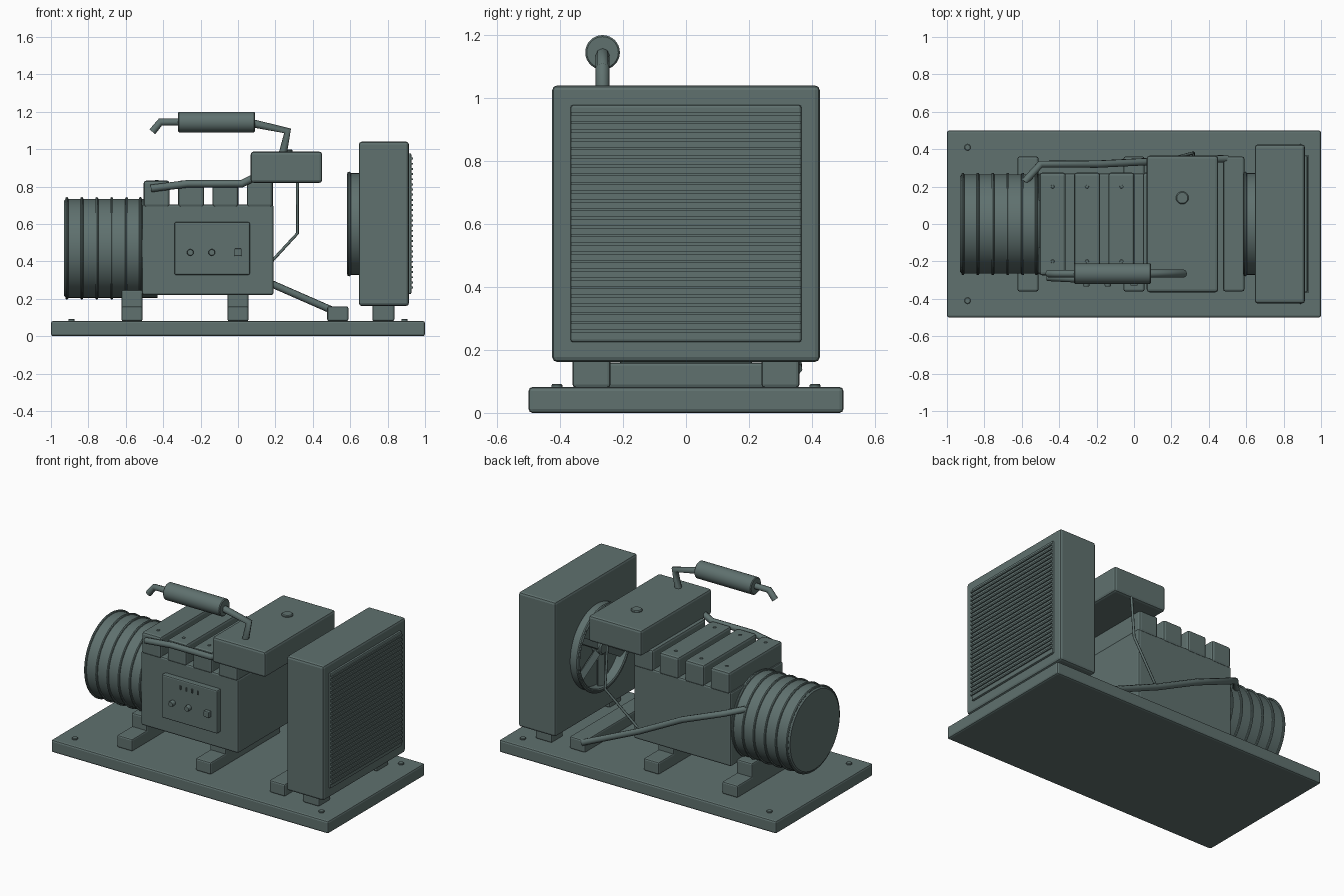
import bpy, bmesh
from math import pi, sin, cos
from mathutils import Vector, Matrix

if "Cube" in bpy.data.objects:
    bpy.data.objects.remove(bpy.data.objects["Cube"])

# Grey-green paint shared by every part
paint = bpy.data.materials.new("grey_green_paint")
paint.diffuse_color = (0.115, 0.165, 0.158, 1)
paint.use_nodes = True
paint.node_tree.nodes["Principled BSDF"].inputs["Base Color"].default_value = paint.diffuse_color


def link(name, data):
    data.materials.append(paint)
    ob = bpy.data.objects.new(name, data)
    bpy.context.collection.objects.link(ob)
    return ob


def smooth(ob, angle=0.6):
    bpy.ops.object.select_all(action='DESELECT')
    ob.select_set(True)
    bpy.context.view_layer.objects.active = ob
    bpy.ops.object.shade_smooth_by_angle(angle=angle)


def box(name, lo, hi, bevel=0.01, seg=2):
    """Bevelled box between two corners."""
    bm = bmesh.new()
    bmesh.ops.create_cube(bm, size=1)
    lo, hi = Vector(lo), Vector(hi)
    for v in bm.verts:
        v.co = Vector((v.co[i] * (hi[i] - lo[i]) + (lo[i] + hi[i]) / 2 for i in range(3)))
    me = bpy.data.meshes.new(name)
    bm.to_mesh(me)
    bm.free()
    ob = link(name, me)
    if bevel:
        m = ob.modifiers.new("Bevel", 'BEVEL')
        m.width, m.segments = bevel, seg
    return ob


def lathe(name, profile, centre, axis='X', n=48, closed=False):
    """Revolve (position along axis, radius) points round an axis."""
    bm = bmesh.new()
    rings = [[bm.verts.new((r * cos(2 * pi * k / n), r * sin(2 * pi * k / n), a))
              for k in range(n)] for a, r in profile]
    pairs = list(zip(rings, rings[1:]))
    if closed:
        pairs.append((rings[-1], rings[0]))
    else:
        bm.faces.new(rings[0])
        bm.faces.new(rings[-1])
    for a, b in pairs:
        for k in range(n):
            bm.faces.new((a[k], a[(k + 1) % n], b[(k + 1) % n], b[k]))
    bmesh.ops.recalc_face_normals(bm, faces=bm.faces)
    rot = {'X': Matrix.Rotation(pi / 2, 4, 'Y'), 'Y': Matrix.Rotation(-pi / 2, 4, 'X'),
           'Z': Matrix.Identity(4)}[axis]
    bm.transform(Matrix.Translation(centre) @ rot)
    me = bpy.data.meshes.new(name)
    bm.to_mesh(me)
    bm.free()
    ob = link(name, me)
    smooth(ob)
    return ob


def disc(name, centre, r, h, axis='Z', n=16):
    return lathe(name, [(0, r), (h * 0.7, r), (h, r * 0.85)], centre, axis, n)


def pipe(name, points, r):
    cu = bpy.data.curves.new(name, 'CURVE')
    cu.dimensions = '3D'
    cu.bevel_depth, cu.bevel_resolution, cu.use_fill_caps = r, 2, True
    sp = cu.splines.new('POLY')
    sp.points.add(len(points) - 1)
    for p, co in zip(sp.points, points):
        p.co = (*co, 1)
    return link(name, cu)


# Base plate and anchor bolts
box("base_plate", (-1, -0.5, 0), (1, 0.5, 0.082), 0.012)
for x in (-0.89, 0.89):
    for y in (-0.41, 0.41):
        disc("base_bolt", (x, y, 0.08), 0.017, 0.012)

# Mounting feet
for x in (-0.567, 0):
    box("mount_bar", (x - 0.056, -0.36, 0.08), (x + 0.056, 0.36, 0.16))
    box("mount_riser", (x - 0.056, -0.21, 0.14), (x + 0.056, 0.21, 0.248))
box("front_mount_bar", (0.477, -0.36, 0.08), (0.59, 0.36, 0.16))
for y in (-0.3, 0.3):
    box("radiator_foot", (0.718, y - 0.06, 0.08), (0.836, y + 0.06, 0.18))

# Generator drum with ribs
lathe("generator_drum", [(-0.93, 0.255), (-0.92, 0.265), (-0.43, 0.265)], (0, 0, 0.47))
for x in (-0.915, -0.835, -0.755, -0.675, -0.595, -0.522):
    lathe("generator_rib", [(x + 0.008 * cos(k * pi / 4), 0.266 + 0.008 * sin(k * pi / 4))
                            for k in range(8)], (0, 0, 0.47), closed=True)

# Engine block and cylinder heads
box("engine_block", (-0.513, -0.27, 0.22), (0.19, 0.27, 0.705), 0.012)
for i in range(4):
    x = -0.435 + 0.184 * i
    box("cylinder_head", (x - 0.07, -0.275, 0.69), (x + 0.07, 0.275, 0.832), 0.015)
    for y in (-0.2, 0.2):
        disc("head_bolt", (x, y, 0.83), 0.01, 0.006, n=10)

# Control panel
box("control_panel", (-0.34, -0.305, 0.328), (0.063, -0.26, 0.61), 0.008)
for x in (-0.255, -0.14):
    disc("panel_knob", (x, -0.30, 0.448), 0.018, -0.033, 'Y')
box("panel_switch", (-0.02, -0.33, 0.428), (0.02, -0.30, 0.468), 0.006)
for i in range(4):
    x = -0.2 + 0.042 * i
    box("panel_toggle", (x - 0.004, -0.312, 0.55), (x + 0.004, -0.30, 0.574), 0)

# Fuel tank and cap
box("fuel_tank", (0.068, -0.365, 0.82), (0.45, 0.365, 0.987), 0.015)
disc("tank_cap", (0.258, 0.14, 0.98), 0.034, 0.018, n=20)

# Exhaust silencer and pipes
lathe("silencer", [(-0.32, 0.05), (-0.315, 0.055), (0.085, 0.055), (0.09, 0.05)],
      (0, -0.265, 1.145), n=32)
pipe("exhaust_inlet", [(0.07, -0.265, 1.14), (0.265, -0.265, 1.098), (0.238, -0.265, 0.97)], 0.022)
pipe("exhaust_outlet", [(-0.3, -0.265, 1.145), (-0.415, -0.265, 1.145), (-0.458, -0.265, 1.093)], 0.02)

# Hoses along the engine
pipe("front_hose", [(-0.465, -0.285, 0.79), (-0.27, -0.295, 0.815), (0.02, -0.295, 0.815),
                    (0.09, -0.295, 0.85)], 0.02)
pipe("rear_hose", [(-0.585, 0.225, 0.6), (-0.5, 0.32, 0.585), (-0.2, 0.32, 0.465),
                   (0.1, 0.335, 0.315), (0.5, 0.35, 0.14)], 0.02)
pipe("fuel_hose", [(0.318, 0.355, 0.84), (0.318, 0.38, 0.55), (0.12, 0.33, 0.335)], 0.008)

# Radiator with louvred grille
box("radiator", (0.646, -0.425, 0.162), (0.914, 0.425, 1.04), 0.015)
box("grille_panel", (0.90, -0.367, 0.225), (0.927, 0.367, 0.978), 0.008)
for i in range(26):
    z = 0.26 + 0.0276 * i
    box("grille_slat", (0.92, -0.365, z - 0.005), (0.935, 0.365, z + 0.005), 0)

# Fan shroud, hub and blades
lathe("fan_shroud", [(0.583, 0.26), (0.588, 0.272), (0.65, 0.272), (0.65, 0.252), (0.588, 0.252)],
      (0, 0, 0.6), closed=True)
lathe("fan_rim", [(0.594 + 0.01 * cos(k * pi / 4), 0.271 + 0.009 * sin(k * pi / 4))
                  for k in range(8)], (0, 0, 0.6), closed=True)
lathe("fan_hub", [(0.59, 0.035), (0.598, 0.045), (0.65, 0.045)], (0, 0, 0.6), n=24)
for k in range(6):
    blade = box("fan_blade", (-0.006, -0.022, 0.03), (0.006, 0.022, 0.255), 0)
    blade.matrix_world = (Matrix.Translation((0.615, 0, 0.6)) @ Matrix.Rotation(k * pi / 3, 4, 'X')
                          @ Matrix.Rotation(0.5, 4, 'Z'))
